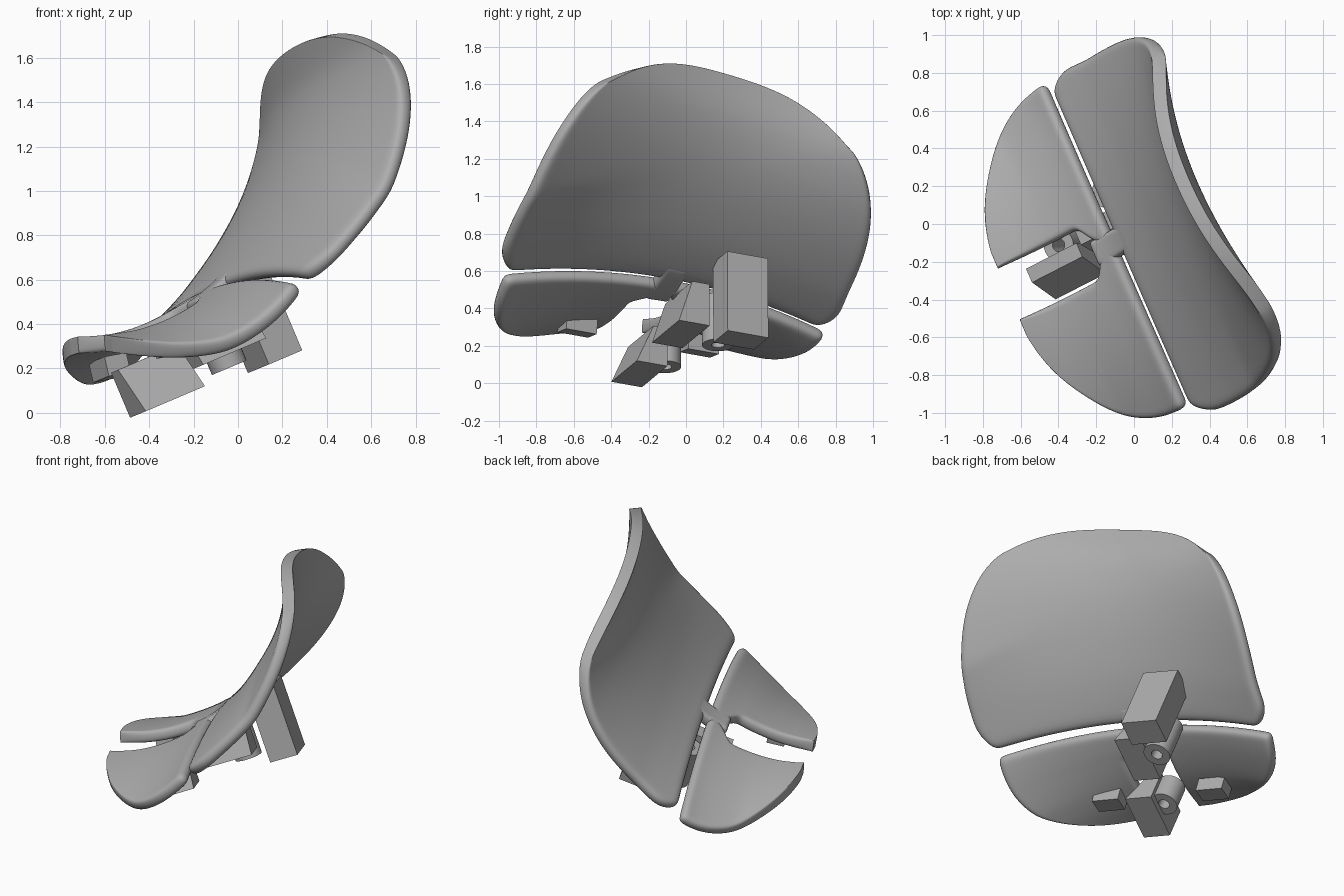
import bpy, bmesh, math
from mathutils import Matrix, Vector

cube = bpy.data.objects.get("Cube")
if cube:
    bpy.data.objects.remove(cube)

grey = bpy.data.materials.new("plain grey")
grey.use_nodes = True
GREY = (0.42, 0.42, 0.42, 1)
grey.diffuse_color = GREY
grey.node_tree.nodes["Principled BSDF"].inputs["Base Color"].default_value = GREY

# Tilted working frame: s along the slots, v across, w up
V = Vector((0.916, 0.4, 0)).normalized()
U = Vector((0.4 * 0.987, -0.916 * 0.987, 0.162)).normalized()
W = U.cross(V)
FRAME = Matrix((U, V, W)).transposed()

# Cross-section of the shell: floor edge, slot (index 3), wall, top rim
PROFILE = [(-0.78, 0.29), (-0.56, 0.32), (-0.34, 0.40), (-0.12, 0.535), (0.05, 0.72),
           (0.17, 0.90), (0.27, 1.09), (0.335, 1.27), (0.36, 1.45), (0.325, 1.635)]


def world(s, v, w):
    return FRAME @ Vector((s + 0.168, v, w))


def clamp(x, low=0.0, high=1.0):
    return min(max(x, low), high)


def section(t):
    """Smooth point on the cross-section; t = 0 at the slot."""
    x = clamp(t + 3, 0, 8.9999)
    i = int(x)
    f = x - i
    a, b, c, d = (Vector(PROFILE[int(clamp(k, 0, 9))]) for k in range(i - 1, i + 3))
    return 0.5 * (2 * b + (c - a) * f + (2 * a - 5 * b + 4 * c - d) * f ** 2
                  + (3 * b - a - 3 * c + d) * f ** 3)


def surface(s, t):
    """Saddle surface: the ends bend outwards and twist slightly."""
    p = section(t)
    tan = (section(t + 0.05) - section(t - 0.05)).normalized()
    bend = (0.17 + 0.07 * clamp(-t / 1.5)) * s * s
    v = p.x + tan.y * bend * clamp(t / (3 - s), 0, 1.15 - 0.25 * s)
    w = p.y - tan.x * bend
    return world(s, v, w + 0.24 * s * (p.x + 0.1))


def finish(name, bm, angle=30):
    bmesh.ops.recalc_face_normals(bm, faces=bm.faces)
    mesh = bpy.data.meshes.new(name)
    bm.to_mesh(mesh)
    bm.free()
    mesh.materials.append(grey)
    ob = bpy.data.objects.new(name, mesh)
    bpy.context.collection.objects.link(ob)
    bpy.ops.object.select_all(action='DESELECT')
    ob.select_set(True)
    bpy.context.view_layer.objects.active = ob
    bpy.ops.object.shade_smooth_by_angle(angle=math.radians(angle))
    return ob


def panel(name, rows, cols, point):
    """Thick curved plate with a rounded rim; point(i, j) takes 0..1 fractions."""
    bm = bmesh.new()
    grid = [[bm.verts.new(point(i / rows, j / cols)) for j in range(cols + 1)]
            for i in range(rows + 1)]
    for r0, r1 in zip(grid, grid[1:]):
        for j in range(cols):
            bm.faces.new((r0[j], r0[j + 1], r1[j + 1], r1[j]))
    ob = finish(name, bm, 180)
    solid = ob.modifiers.new("thickness", 'SOLIDIFY')
    solid.thickness, solid.offset = 0.075, 0
    ob.modifiers.new("round rim", 'SUBSURF').levels = 2


# Tall wall panel with rounded corners
def wall_point(i, j):
    r = math.sin(i * math.pi / 2)
    half = 0.74 + 0.265 * math.sqrt(1 - r ** 4)
    half *= 1 - 0.09 * (1 - clamp(r / 0.15)) ** 2
    s = half * (2 * j - 1) + 0.03 * clamp(r / 0.3)
    top = 6 * (1 - 0.36 * s * s)
    return surface(s, 0.07 + r * (top - 0.07))


panel("wall_panel", 24, 28, wall_point)


# Two floor lobes, separated by a notch
def lobe(name, side, reach):
    def point(i, j):
        t = 0.07 + 2.75 * math.sin(i * math.pi / 2)
        inner = 0.145 * clamp((t - 0.45) / 0.15)
        outer = 0.145 + (reach - 0.145) * (1 - (t / 2.85) ** 2) ** 0.58
        return surface(side * (inner + (outer - inner) * j) - 0.045, -t)
    panel(name, 20, 16, point)


lobe("rear_lobe", -1, 0.94)
lobe("front_lobe", 1, 0.955)

# Short bridge between the two slots
panel("slot_bridge", 8, 4, lambda i, j: surface(-0.1 + 0.15 * j, 0.5 - 1.1 * i))


# Hardware underneath, tilted about the slot direction
def place(bm, s, v, w, tilt):
    rot = FRAME @ Matrix.Rotation(math.radians(tilt), 3, 'X')
    bmesh.ops.transform(bm, matrix=Matrix.Translation(world(s, v, w)) @ rot.to_4x4(),
                        verts=bm.verts)


def block(name, loc, size, tilt, lean=0.0):
    """Box whose front face may lean back towards the top."""
    bm = bmesh.new()
    bmesh.ops.create_cube(bm, size=1)
    for vert in bm.verts:
        vert.co = Vector(a * b for a, b in zip(vert.co, size))
        if vert.co.x > 0 and vert.co.z > 0:
            vert.co.x -= lean
    place(bm, *loc, tilt)
    finish(name, bm)


def sleeve(name, loc, radius, hole, length, tilt):
    """Hollow hinge barrel."""
    bm = bmesh.new()
    n = 32
    rings = []
    for r, z in ((radius, -0.5), (radius, 0.5), (hole, 0.5), (hole, -0.5)):
        rings.append([bm.verts.new((r * math.cos(k * math.tau / n),
                                    r * math.sin(k * math.tau / n), z * length))
                      for k in range(n)])
    for a, b in zip(rings, rings[1:] + rings[:1]):
        for k in range(n):
            m = (k + 1) % n
            bm.faces.new((a[k], a[m], b[m], b[k]))
    place(bm, *loc, tilt)
    finish(name, bm)


block("upper_arm_block", (-0.33, 0.188, 0.475), (0.24, 0.18, 0.46), 21)
block("lower_arm_block", (-0.06, -0.43, 0.135), (0.18, 0.32, 0.22), 21, 0.1)
block("link_block", (-0.12, -0.1, 0.37), (0.18, 0.34, 0.24), 21, 0.08)
sleeve("upper_hinge_barrel", (-0.305, -0.016, 0.355), 0.085, 0.035, 0.27, 21)
sleeve("lower_hinge_barrel", (-0.185, -0.38, 0.17), 0.085, 0.035, 0.17, 21)
for name, s, w in (("rear_nub", -0.43, 0.25), ("front_nub", 0.29, 0.24)):
    block(name, (s, -0.5, w), (0.18, 0.11, 0.09), 10)
